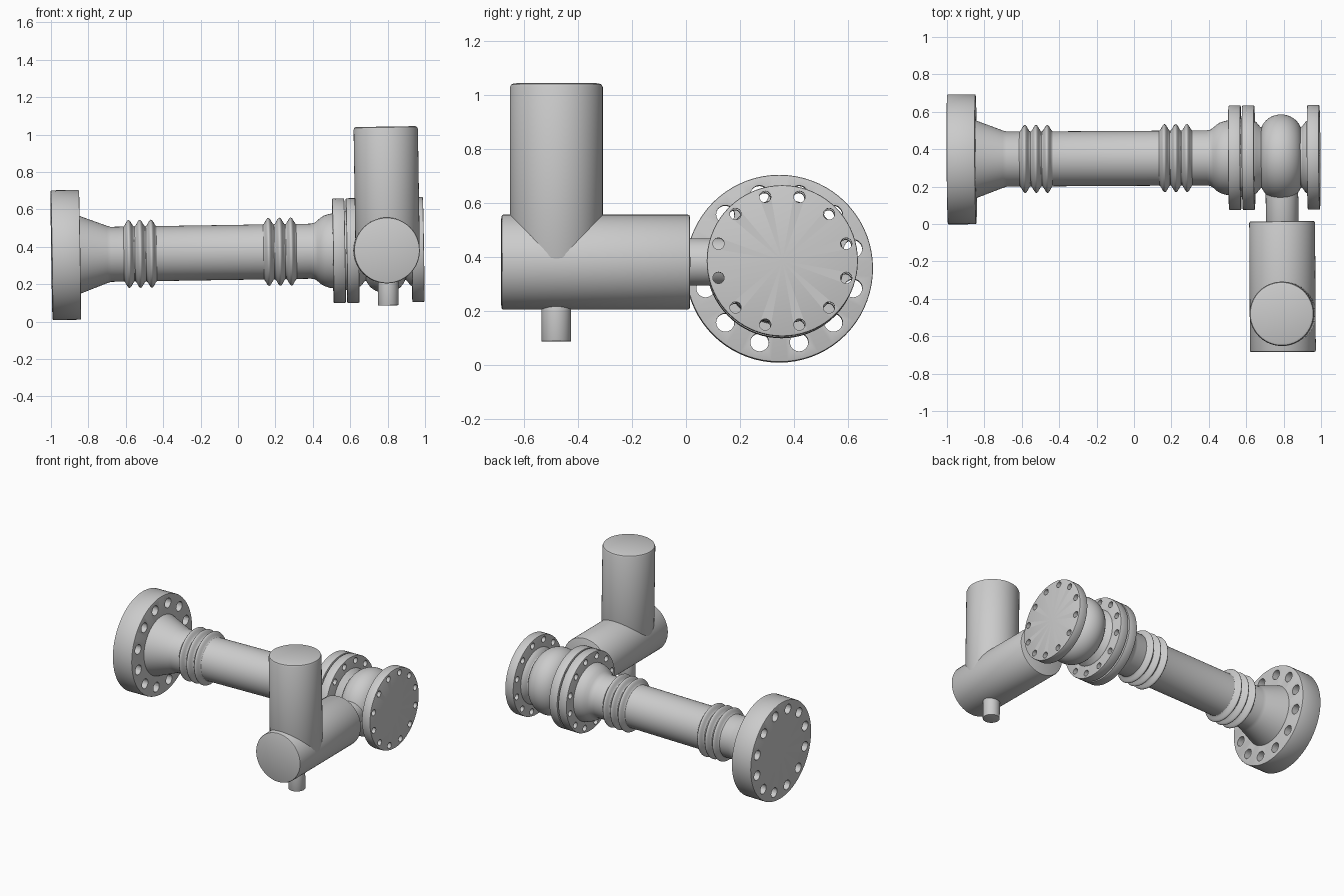
import bpy, bmesh, math
from mathutils import Matrix, Vector

if "Cube" in bpy.data.objects:
    bpy.data.objects.remove(bpy.data.objects["Cube"])

# Whole assembly sits in a slightly tilted frame; local x is the pipe axis
FRAME = (Matrix.Translation((0, 0.351, 0.370))
         @ Matrix.Rotation(0.006, 4, 'Z') @ Matrix.Rotation(-0.0155, 4, 'Y'))


def lathe(name, profile, place=Matrix(), steps=72, angle=30):
    """Revolve (distance along x, radius) points around the local x axis."""
    bm = bmesh.new()
    vs = [bm.verts.new((x, 0, r)) for x, r in profile]
    es = [bm.edges.new(p) for p in zip(vs, vs[1:])]
    bmesh.ops.spin(bm, geom=vs + es, cent=(0, 0, 0), axis=(1, 0, 0),
                   angle=math.tau, steps=steps)
    bmesh.ops.remove_doubles(bm, verts=bm.verts, dist=1e-5)
    bmesh.ops.recalc_face_normals(bm, faces=bm.faces)
    bm.transform(FRAME @ place)
    me = bpy.data.meshes.new(name)
    bm.to_mesh(me)
    bm.free()
    ob = bpy.data.objects.new(name, me)
    bpy.context.collection.objects.link(ob)
    smooth(ob, angle)
    return ob


def smooth(ob, angle=30):
    bpy.ops.object.select_all(action='DESELECT')
    ob.select_set(True)
    bpy.context.view_layer.objects.active = ob
    bpy.ops.object.shade_smooth_by_angle(angle=math.radians(angle))


def disc(x0, x1, r, b=0.005):
    """Capped cylinder profile with small rounded rims."""
    c = b * 0.3
    return [(x0, 0), (x0, r - b), (x0 + c, r - c), (x0 + b, r),
            (x1 - b, r), (x1 - c, r - c), (x1, r - b), (x1, 0)]


def flange(name, x0, x1, r, ring, hole):
    """Disc with twelve through bolt holes."""
    ob = lathe(name, disc(x0, x1, r))
    bm = bmesh.new()
    for i in range(12):
        a = math.radians(15 + 30 * i)
        m = (Matrix.Translation(((x0 + x1) / 2, ring * math.cos(a), ring * math.sin(a)))
             @ Matrix.Rotation(math.pi / 2, 4, 'Y'))
        bmesh.ops.create_cone(bm, cap_ends=True, segments=24, radius1=hole,
                              radius2=hole, depth=x1 - x0 + 0.1, matrix=FRAME @ m)
    me = bpy.data.meshes.new("bolt_hole_cutter")
    bm.to_mesh(me)
    bm.free()
    cutter = bpy.data.objects.new("bolt_hole_cutter", me)
    cutter.hide_render = True
    bpy.context.collection.objects.link(cutter)
    mod = ob.modifiers.new("holes", 'BOOLEAN')
    mod.operation, mod.solver, mod.object = 'DIFFERENCE', 'EXACT', cutter
    bpy.context.view_layer.objects.active = ob
    bpy.ops.object.modifier_apply(modifier=mod.name)
    bpy.data.objects.remove(cutter)
    smooth(ob)


# Flanges
flange("large_end_flange", -0.997, -0.845, 0.347, 0.283, 0.034)
flange("middle_flange_left", 0.507, 0.572, 0.28, 0.245, 0.021)
flange("middle_flange_right", 0.580, 0.645, 0.28, 0.245, 0.021)
flange("small_end_flange", 0.928, 0.993, 0.28, 0.245, 0.021)
lathe("flange_gasket", disc(0.565, 0.59, 0.21))

# Pipe with tapered hub at the left and bell-shaped hub at the right
R = 0.147
lathe("main_pipe", [(-0.86, 0), (-0.86, 0.212), (-0.84, 0.206), (-0.70, 0.153),
                    (-0.68, R), (0.39, R), (0.41, 0.151), (0.425, 0.162),
                    (0.442, 0.177), (0.462, 0.189), (0.487, 0.197),
                    (0.52, 0.202), (0.52, 0)])

# Two expansion bellows of three rounded folds each
for name, cx in (("bellows_left", -0.523), ("bellows_right", 0.224)):
    prof = []
    for k in (-1, 0, 1):
        for t in range(-6, 7):
            u = t / 6
            if k > -1 and t == -6:
                continue
            bump = (0.5 + 0.5 * math.cos(math.pi * u)) ** 0.9
            prof.append((cx + k * 0.06 + u * 0.03, R - 0.001 + 0.036 * bump))
    lathe(name, prof, angle=60)

# Valve body: flared necks and a bulging middle
lathe("valve_necks", [(0.635, 0), (0.635, 0.20), (0.655, 0.19), (0.675, 0.165),
                      (0.70, 0.155), (0.875, 0.155), (0.90, 0.165),
                      (0.918, 0.19), (0.94, 0.20), (0.94, 0)])
bulge = [(0.787 - 0.112 * math.cos(math.pi * i / 20),
          0.125 + 0.105 * math.sin(math.pi * i / 20)) for i in range(21)]
lathe("valve_body", [(bulge[0][0], 0)] + bulge + [(bulge[-1][0], 0)])

# Actuator: local origin on the valve, local x pointing towards the front
ALONG_Y = Matrix.Translation((0.79, 0, -0.002)) @ Matrix.Rotation(-math.pi / 2, 4, 'Z')
lathe("valve_stem_neck", disc(0.05, 0.36, 0.087), ALONG_Y)
lathe("actuator_body", disc(0.341, 1.04, 0.176, 0.008), ALONG_Y)

# Upright motor and the short drain stub, along local z
UP = Matrix.Translation((0.795, -0.836, -0.002)) @ Matrix.Rotation(-math.pi / 2, 4, 'Y')
lathe("motor_housing", disc(0.0, 0.662, 0.172, 0.014), UP)
lathe("lower_stub", disc(-0.294, -0.1, 0.055, 0.002), UP)
